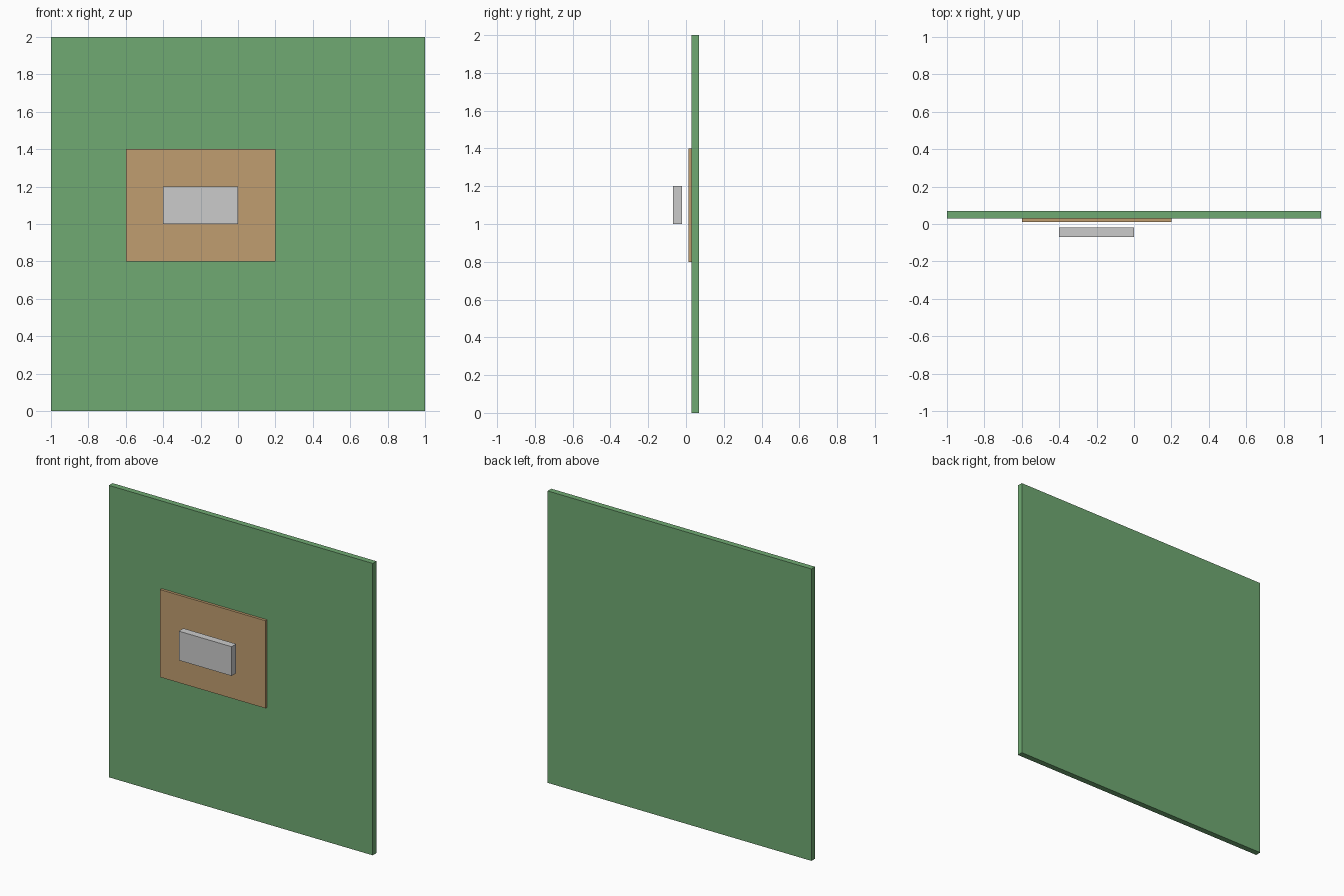
import bpy

if "Cube" in bpy.data.objects:
    bpy.data.objects.remove(bpy.data.objects["Cube"])


def material(name, color):
    mat = bpy.data.materials.new(name)
    mat.diffuse_color = color
    mat.use_nodes = True
    mat.node_tree.nodes["Principled BSDF"].inputs["Base Color"].default_value = mat.diffuse_color
    return mat


def box(name, lo, hi, mat=None):
    """Axis-aligned box between two corners."""
    centre = [(a + b) / 2 for a, b in zip(lo, hi)]
    size = [b - a for a, b in zip(lo, hi)]
    bpy.ops.mesh.primitive_cube_add(size=1, location=centre)
    obj = bpy.context.object
    obj.name = name
    obj.scale = size
    bpy.ops.object.transform_apply(location=False, rotation=False, scale=True)
    if mat:
        obj.data.materials.append(mat)
    return obj


green = material("green", (0.16, 0.40, 0.17, 1))
tan = material("tan", (0.53, 0.34, 0.16, 1))

# Large square backing board
box("back_panel", (-1, 0.03, 0), (1, 0.07, 2), green)
# Thin plate mounted on the board's front
box("mounting_plate", (-0.6, 0.012, 0.8), (0.2, 0.03, 1.4), tan)
# Grey block floating in front of the plate
box("front_block", (-0.4, -0.07, 1.0), (0, -0.02, 1.2))
